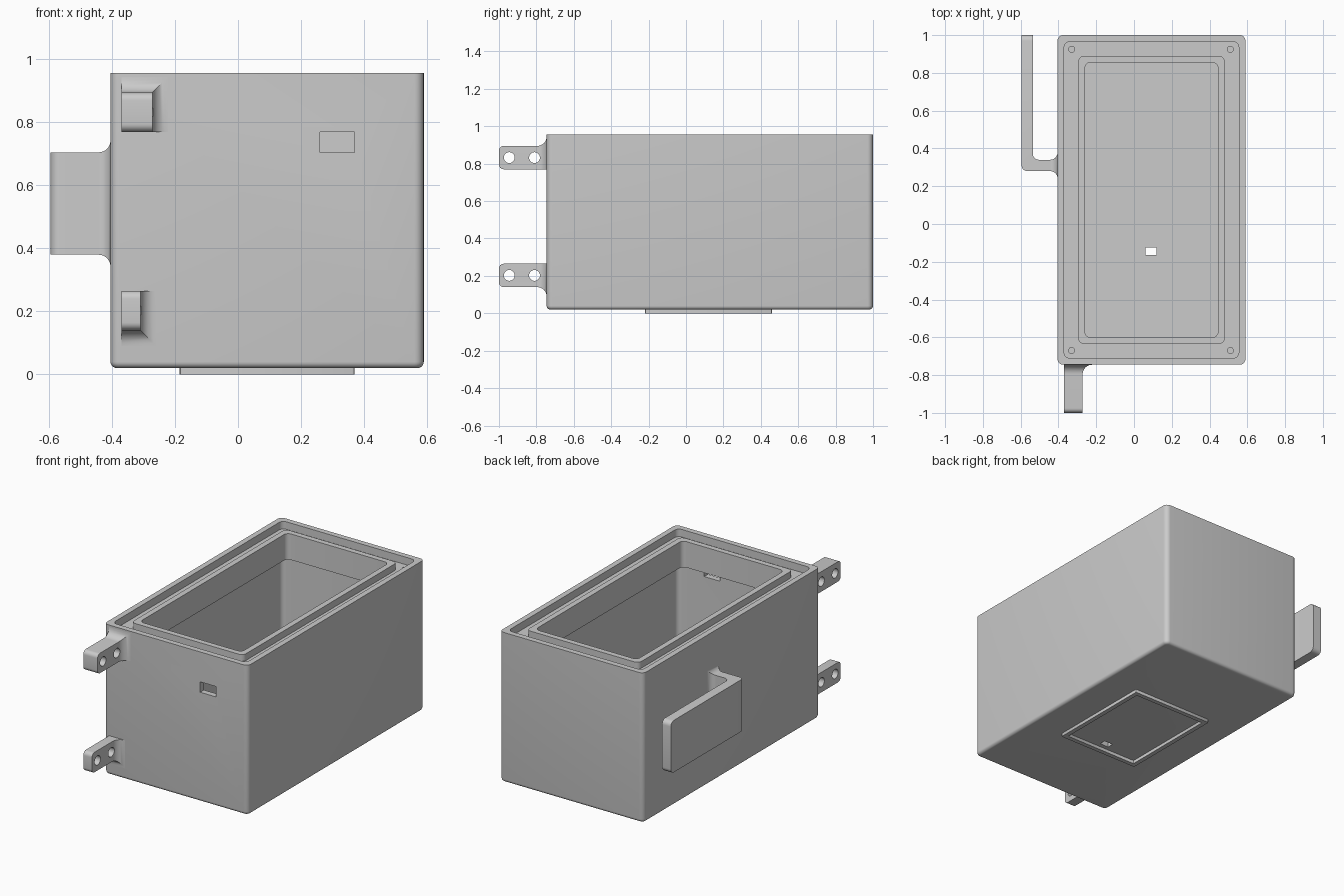
import bpy, bmesh, math
from mathutils import Vector

if "Cube" in bpy.data.objects:
    bpy.data.objects.remove(bpy.data.objects["Cube"])

grey = bpy.data.materials.new("plain grey")
grey.diffuse_color = (0.6, 0.6, 0.6, 1)
grey.use_nodes = True
grey.node_tree.nodes["Principled BSDF"].inputs["Base Color"].default_value = grey.diffuse_color


def finish(bm, name):
    """Turn a bmesh into a named, shaded object."""
    bmesh.ops.recalc_face_normals(bm, faces=bm.faces)
    me = bpy.data.meshes.new(name)
    bm.to_mesh(me)
    bm.free()
    ob = bpy.data.objects.new(name, me)
    bpy.context.collection.objects.link(ob)
    me.materials.append(grey)
    return ob


def smooth(ob):
    bpy.ops.object.select_all(action='DESELECT')
    bpy.context.view_layer.objects.active = ob
    ob.select_set(True)
    bpy.ops.object.shade_smooth_by_angle(angle=math.radians(30))


def loft(name, rings, closed=False):
    """Skin equal-length rings, with end caps or joined end to start."""
    bm = bmesh.new()
    rows = [[bm.verts.new(p) for p in r] for r in rings]
    n = len(rows[0])
    pairs = list(zip(rows, rows[1:])) + ([(rows[-1], rows[0])] if closed else [])
    for a, b in pairs:
        for i in range(n):
            bm.faces.new((a[i], a[(i + 1) % n], b[(i + 1) % n], b[i]))
    if not closed:
        bm.faces.new(rows[0])
        bm.faces.new(rows[-1])
    return finish(bm, name)


def round_rect(x0, x1, y0, y1, r, z, seg=6):
    pts = []
    for k, (cx, cy) in enumerate(((x1 - r, y1 - r), (x0 + r, y1 - r),
                                  (x0 + r, y0 + r), (x1 - r, y0 + r))):
        for i in range(seg + 1):
            a = math.pi / 2 * (k + i / seg)
            pts.append((cx + r * math.cos(a), cy + r * math.sin(a), z))
    return pts


def box_cutter(x0, x1, y0, y1, z0, z1):
    return loft("cutter", [[(x0, y0, z), (x1, y0, z), (x1, y1, z), (x0, y1, z)]
                           for z in (z0, z1)])


def rod_cutter(start, end, r, seg=24):
    a, b = Vector(start), Vector(end)
    q = (b - a).to_track_quat('Z', 'Y')
    return loft("cutter", [[p + q @ Vector((r * math.cos(t), r * math.sin(t), 0))
                            for t in (2 * math.pi * i / seg for i in range(seg))]
                           for p in (a, b)])


def cut(ob, cutters):
    for c in cutters:
        m = ob.modifiers.new("cut", 'BOOLEAN')
        m.operation, m.solver, m.object = 'DIFFERENCE', 'EXACT', c
        bpy.context.view_layer.objects.active = ob
        bpy.ops.object.modifier_apply(modifier=m.name)
        bpy.data.objects.remove(c)


def flare(d, r):
    """Fillet growth at distance d from the wall."""
    return r - math.sqrt(max(0, r * r - (r - d) ** 2)) if d < r else 0


X0, X1, Y0, Y1, TOP = -0.405, 0.59, -0.745, 1.0, 0.957

# Housing: outside, lip, groove, ridge, thick collar, thin walls, floor
steps = []
for i in range(6):
    a = math.pi / 2 * i / 5
    steps.append((0.02 * (1 - math.sin(a)), 0.02 + 0.02 * (1 - math.cos(a))))
steps += [(0, TOP), (0.035, TOP), (0.035, 0.91), (0.11, 0.91), (0.11, TOP - 0.005),
          (0.145, TOP - 0.005), (0.145, 0.79), (0.037, 0.79), (0.037, 0.057)]
housing = loft("housing", [
    round_rect(X0 + d, X1 - d, Y0 + d, Y1 - d, 0.03 - d if d < 0.02 else 0.03, z)
    for d, z in steps])
cutters = [rod_cutter((x, y, 0.82), (x, y, 0.95), 0.016)
           for x in (-0.33, 0.51) for y in (-0.67, 0.925)]
cutters.append(box_cutter(0.26, 0.37, Y0 - 0.05, Y0 + 0.08, 0.705, 0.77))  # cable slot
cutters.append(box_cutter(0.06, 0.12, -0.165, -0.125, -0.05, 0.1))         # floor slot
cut(housing, cutters)
smooth(housing)

# Raised rectangular frame under the floor
frame = loft("bottom_frame", [
    round_rect(-0.185 + d, 0.37 - d, -0.22 + d, 0.46 - d, 0.008, z, 2)
    for d, z in ((0, 0), (0, 0.023), (0.028, 0.023), (0.028, 0))], closed=True)
smooth(frame)


# Pierced lugs on the front, filleted into the wall
def lug(name, x1, z0, z1, up, down):
    x0, r, tip = -0.37, 0.05, 0.025
    ds = [-0.012] + [r * (1 - math.cos(math.pi / 2 * i / 8)) for i in range(9)]
    length = Y0 + 1.0
    ds += [length - tip + tip * math.sin(math.pi / 2 * i / 6) for i in range(7)]
    rings = []
    for d in ds:
        f = flare(max(d, 0), r)
        t = max(0, d - (length - tip))
        c = tip - math.sqrt(max(0, tip * tip - t * t))
        lo, hi, y = z0 - f * down + c, z1 + f * up - c, Y0 - d
        rings.append([(x0, y, lo), (x1 + f, y, lo), (x1 + f, y, hi), (x0, y, hi)])
    ob = loft(name, rings)
    zc = (z0 + z1) / 2
    cut(ob, [rod_cutter((-0.45, y, zc), (-0.15, y, zc), 0.029) for y in (-0.945, -0.81)])
    smooth(ob)


lug("upper_lug", -0.272, 0.77, 0.895, 1, 0)
lug("lower_lug", -0.31, 0.14, 0.265, 0, 1)

# Side clip: an L-shaped strip with rounded bends and rounded free end
Z0, Z1 = 0.38, 0.705
profile = [(-0.42, 0.28), (-0.595, 0.28), (-0.595, 1.0), (-0.535, 1.0),
           (-0.535, 0.34), (-0.42, 0.34)]
bm = bmesh.new()
base = bm.faces.new([bm.verts.new((x, y, Z0)) for x, y in profile])
ext = bmesh.ops.extrude_face_region(bm, geom=[base])
bmesh.ops.translate(bm, vec=(0, 0, Z1 - Z0),
                    verts=[g for g in ext["geom"] if isinstance(g, bmesh.types.BMVert)])
edges = []
for e in bm.edges:
    a, b = e.verts[0].co, e.verts[1].co
    mid = (a + b) / 2
    upright = abs(a.z - b.z) > 0.1
    bend = upright and mid.x < -0.5 and mid.y < 0.5
    end = not upright and mid.y > 0.99
    if bend or end:
        edges.append(e)
bmesh.ops.bevel(bm, geom=edges, offset=0.03, segments=6, profile=0.5, affect='EDGES')
smooth(finish(bm, "side_clip"))

# Flared root joining the clip to the wall
rings = []
R = 0.038
for d in [-0.012] + [R * (1 - math.cos(math.pi / 2 * i / 8)) for i in range(9)]:
    f = flare(max(d, 0), R)
    x = X0 - d
    rings.append([(x, 0.28 - f, Z0 - f), (x, 0.34 + f, Z0 - f),
                  (x, 0.34 + f, Z1 + f), (x, 0.28 - f, Z1 + f)])
smooth(loft("clip_root", rings))
